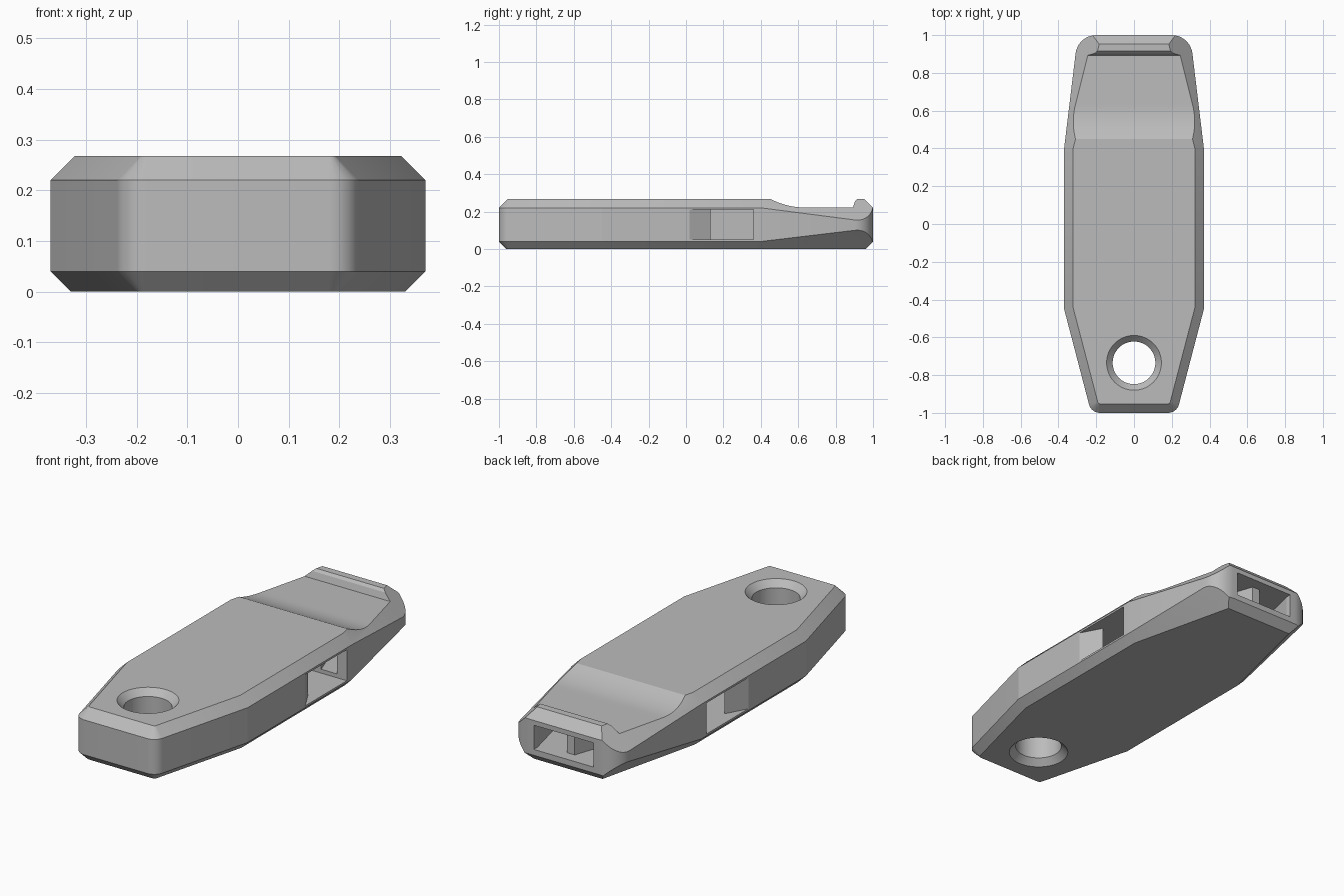
import bpy, bmesh, math
from mathutils import Vector

if "Cube" in bpy.data.objects:
    bpy.data.objects.remove(bpy.data.objects["Cube"])

TOP, TOP_EDGE, LOW_EDGE = 0.268, 0.22, 0.04

grey = bpy.data.materials.new("plain grey")
grey.diffuse_color = (0.5, 0.5, 0.5, 1)
grey.use_nodes = True
grey.node_tree.nodes["Principled BSDF"].inputs["Base Color"].default_value = grey.diffuse_color


def loft(name, rings):
    """Closed solid through a list of equal-length rings of 3D points."""
    bm = bmesh.new()
    loops = [[bm.verts.new(p) for p in ring] for ring in rings]
    for a, b in zip(loops, loops[1:]):
        for i in range(len(a)):
            j = (i + 1) % len(a)
            bm.faces.new((a[i], a[j], b[j], b[i]))
    bm.faces.new(loops[0][::-1])
    bm.faces.new(loops[-1])
    bmesh.ops.recalc_face_normals(bm, faces=bm.faces)
    mesh = bpy.data.meshes.new(name)
    bm.to_mesh(mesh)
    bm.free()
    obj = bpy.data.objects.new(name, mesh)
    bpy.context.collection.objects.link(obj)
    mesh.materials.append(grey)
    return obj


def prism(name, poly, z0, z1):
    return loft(name, [[(x, y, z) for x, y in poly] for z in (z0, z1)])


def arc(cx, cy, r, a0, a1, n=10):
    angles = [math.radians(a0 + (a1 - a0) * i / n) for i in range(n + 1)]
    return [(cx + r * math.cos(a), cy + r * math.sin(a)) for a in angles]


# Body outline: tapered, rounded front and back
front_arc = arc(0.18, -0.94, 0.06, -90, -15)
back_arc = arc(0.20, 0.89, 0.11, 7, 90)
half = front_arc + [(0.37, -0.45), (0.37, 0.40)] + back_arc
outline = half + [(-x, y) for x, y in reversed(half)]
body = prism("whistle_body", outline, 0, TOP)

# Chamfer planes: 45 degrees around the front and sides, widening at the back
planes = []
for (x0, y0), (x1, y1) in zip(outline, outline[1:] + outline[:1]):
    if max(y0, y1) > 0.41 and abs(y1 - y0) > 1e-6:
        continue
    n = Vector((y1 - y0, x0 - x1, 0)).normalized()
    planes.append((Vector((x0, y0, TOP_EDGE)), n + Vector((0, 0, 1))))
    planes.append((Vector((x0, y0, LOW_EDGE)), n - Vector((0, 0, 1))))
for s in (1, -1):
    for a, b, c in (((0.37, 0.4, TOP_EDGE), (0.31, 0.9, 0.155), (0.322, 0.4, TOP)),
                    ((0.37, 0.4, LOW_EDGE), (0.31, 0.9, 0.10), (0.33, 0.4, 0))):
        a, b, c = [Vector((s * p[0], p[1], p[2])) for p in (a, b, c)]
        n = (b - a).cross(c - a).normalized()
        if n.x * s < 0:
            n = -n
        planes.append((a, n))

bm = bmesh.new()
bm.from_mesh(body.data)
for point, normal in planes:
    bmesh.ops.bisect_plane(bm, geom=bm.verts[:] + bm.edges[:] + bm.faces[:], dist=1e-6,
                           plane_co=point, plane_no=normal.normalized(), clear_outer=True)
    rim = [e for e in bm.edges if e.is_boundary]
    if rim:
        bmesh.ops.holes_fill(bm, edges=rim, sides=0)
bmesh.ops.remove_doubles(bm, verts=bm.verts, dist=1e-5)
bmesh.ops.recalc_face_normals(bm, faces=bm.faces)
bm.to_mesh(body.data)
bm.free()

cutters = []

# Bite recess on top, leaving a ridge at the back
curve = [(0.45 + 0.018 * i, 0.222 + 0.046 * (1 - i / 10) ** 2) for i in range(11)]
profile = curve + [(0.893, 0.222), (0.903, 0.255), (0.915, TOP), (0.915, 0.4), (0.45, 0.4)]
cutters.append(loft("recess_cutter", [[(x, y, z) for y, z in profile] for x in (-0.5, 0.5)]))

# Cord hole with chamfered rims
rings = []
for r, z in ((0.177, -0.033), (0.113, 0.033), (0.113, TOP - 0.033), (0.177, TOP + 0.033)):
    rings.append([(x, y, z) for x, y in arc(0, -0.735, r, 0, 360, 64)[:-1]])
cutters.append(loft("cord_hole_cutter", rings))

# Sound chamber and side window with slanted lip, one per side
for s in (1, -1):
    chamber = [(0.03, -0.42), (0.28, -0.42), (0.31, 0.13), (0.40, -0.035),
               (0.5, -0.035), (0.5, 0.36), (0.03, 0.36)]
    cutters.append(prism("chamber_cutter", [(s * x, y) for x, y in chamber], 0.05, 0.21))

# Mouth opening that splits into two air channels
side = [(0.17, 1.1), (0.17, 0.97), (0.32, 0.34), (0.23, 0.34), (0.022, 0.94)]
cutters.append(prism("airway_cutter", side + [(-x, y) for x, y in reversed(side)], 0.07, 0.195))

for cutter in cutters:
    mod = body.modifiers.new(cutter.name, "BOOLEAN")
    mod.operation, mod.solver, mod.object = "DIFFERENCE", "EXACT", cutter
    cutter.hide_render = True
result = bpy.data.meshes.new_from_object(body.evaluated_get(bpy.context.evaluated_depsgraph_get()))
body.modifiers.clear()
body.data = result
for cutter in cutters:
    bpy.data.objects.remove(cutter)

# Smooth the rounded corners and the hole, keep chamfers crisp
bpy.context.view_layer.objects.active = body
body.select_set(True)
bpy.ops.object.shade_smooth_by_angle(angle=math.radians(12))
